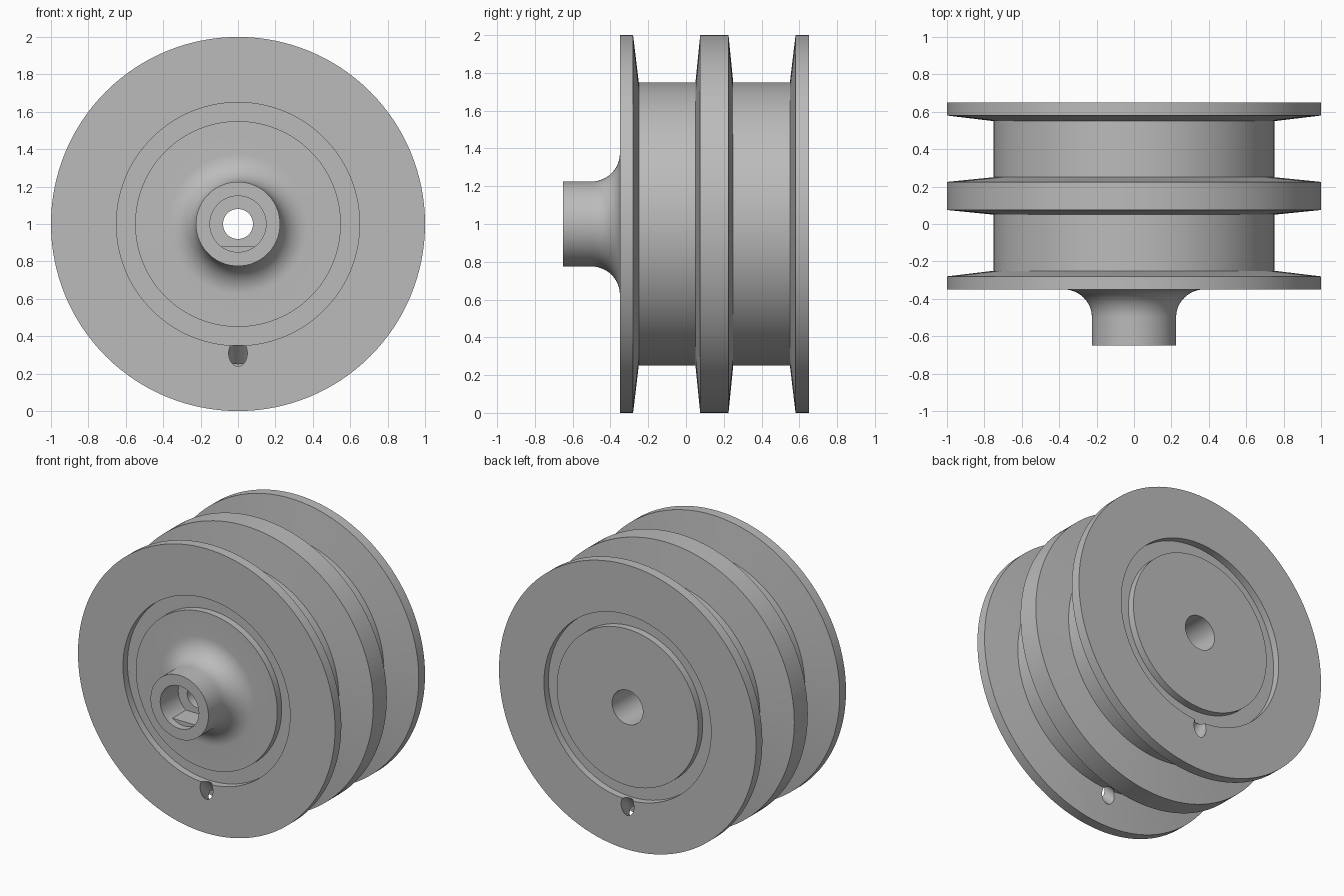
import bpy, bmesh, math
from mathutils import Vector, Matrix

cube = bpy.data.objects.get("Cube")
if cube:
    bpy.data.objects.remove(cube, do_unlink=True)

AXLE = Vector((0, 0, 1))
SEGMENTS = 128

metal = bpy.data.materials.new("plain grey")
metal.use_nodes = True
grey = (0.5, 0.5, 0.5, 1)
metal.diffuse_color = grey
metal.node_tree.nodes["Principled BSDF"].inputs["Base Color"].default_value = grey


def make_object(name, bm):
    bmesh.ops.recalc_face_normals(bm, faces=bm.faces)
    mesh = bpy.data.meshes.new(name)
    bm.to_mesh(mesh)
    bm.free()
    mesh.materials.append(metal)
    obj = bpy.data.objects.new(name, mesh)
    bpy.context.collection.objects.link(obj)
    return obj


def activate(obj):
    bpy.ops.object.select_all(action='DESELECT')
    obj.select_set(True)
    bpy.context.view_layer.objects.active = obj


def lathe(name, profile):
    """Turn a closed (radius, y) outline about the axle."""
    bm = bmesh.new()
    rings = []
    for i in range(SEGMENTS):
        a = math.tau * i / SEGMENTS
        rings.append([bm.verts.new(AXLE + Vector((r * math.sin(a), y, r * math.cos(a))))
                      for r, y in profile])
    n = len(profile)
    for i in range(SEGMENTS):
        p, q = rings[i], rings[(i + 1) % SEGMENTS]
        for j in range(n):
            k = (j + 1) % n
            bm.faces.new((p[j], p[k], q[k], q[j]))
    return make_object(name, bm)


# Hub fillet, then grooved faces, flanges and drums, then the stepped bore
fillet = [(0.375 - 0.15 * math.cos(t), -0.5 + 0.15 * math.sin(t))
          for t in (math.pi / 2 * i / 12 for i in range(13))]
front_face = [(0.55, -0.35), (0.55, -0.3), (0.65, -0.3), (0.65, -0.35)]
flanges = [(1, -0.35), (1, -0.28), (0.75, -0.25),
           (0.75, 0.05), (1, 0.075), (1, 0.225), (0.75, 0.25),
           (0.75, 0.55), (1, 0.58), (1, 0.65)]
back_face = [(r, 0.3 - y) for r, y in reversed(front_face)]
bore = [(0.12, 0.65), (0.12, -0.35), (0.08, -0.35), (0.08, -0.45), (0.15, -0.45)]
spool = lathe("spool", [(0.15, -0.65), (0.225, -0.65)] + fillet
              + front_face + flanges + back_face + bore)

# Slanted line holes through both outer flanges
for side, face_y in ((1, -0.35), (-1, 0.65)):
    direction = Vector((0, side, -1)).normalized()
    centre = Vector((0, face_y + side * 0.03, 0.28))
    bm = bmesh.new()
    turn = direction.to_track_quat('Z', 'Y').to_matrix().to_4x4()
    bmesh.ops.create_cone(bm, cap_ends=True, segments=32, radius1=0.05, radius2=0.05,
                          depth=0.38, matrix=Matrix.Translation(centre) @ turn)
    cutter = make_object("hole_cutter", bm)
    cutter.hide_render = True
    cut = spool.modifiers.new("line_hole", 'BOOLEAN')
    cut.operation = 'DIFFERENCE'
    cut.solver = 'EXACT'
    cut.object = cutter
    activate(spool)
    bpy.ops.object.modifier_apply(modifier=cut.name)
    bpy.data.objects.remove(cutter, do_unlink=True)

activate(spool)
bpy.ops.object.shade_smooth_by_angle(angle=math.radians(30))

# Flat on the lower side of the shaft socket
bm = bmesh.new()
half = math.acos(0.12 / 0.152)
arc = [-half + 2 * half * i / 12 for i in range(13)]
outline = [bm.verts.new(AXLE + Vector((0.152 * math.sin(a), -0.6, -0.152 * math.cos(a))))
           for a in arc]
face = bm.faces.new(outline)
new = bmesh.ops.extrude_face_region(bm, geom=[face])["geom"]
bmesh.ops.translate(bm, vec=(0, 0.152, 0),
                    verts=[v for v in new if isinstance(v, bmesh.types.BMVert)])
make_object("shaft_flat", bm)
